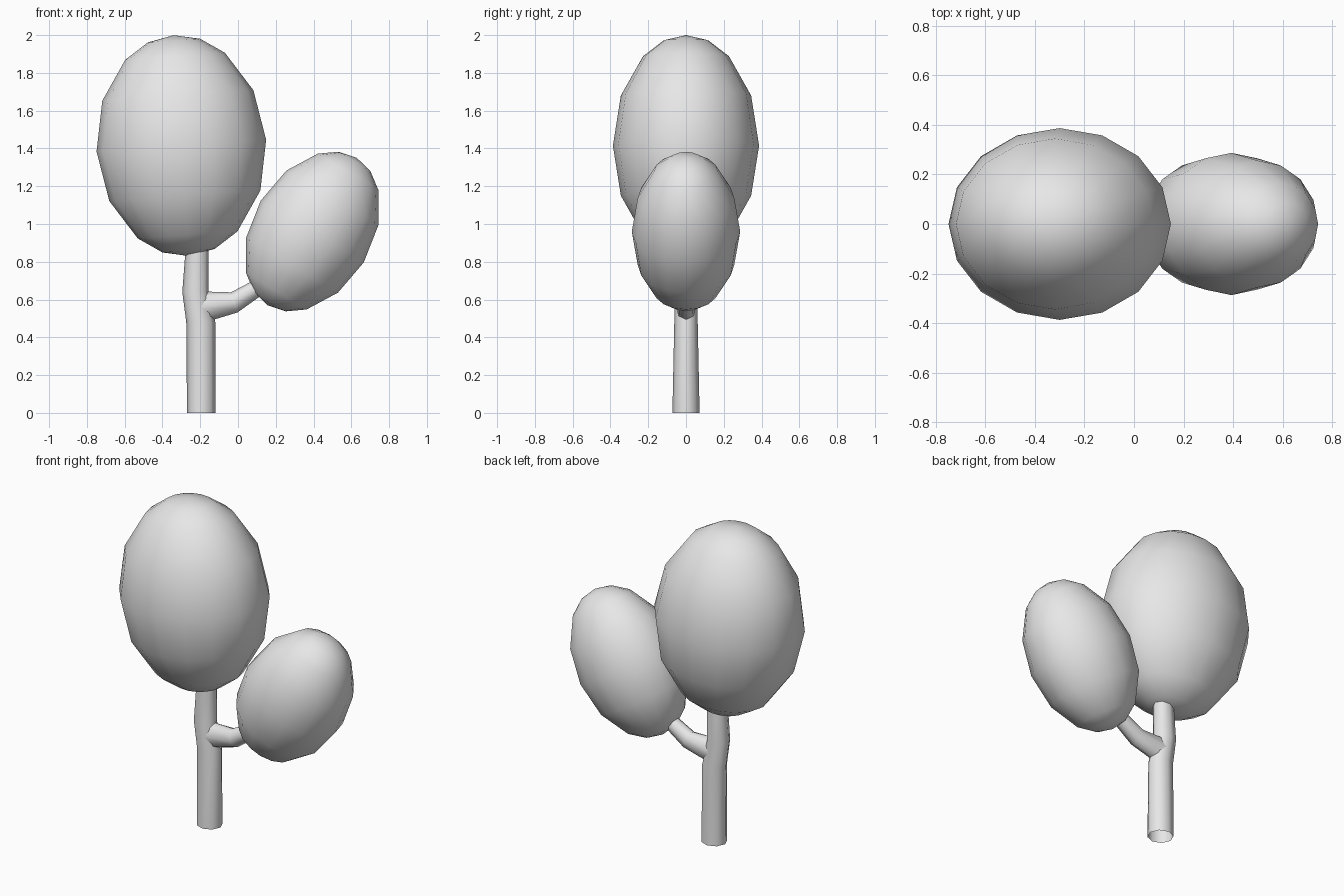
import bpy, bmesh
from math import sin, cos, pi, radians
from mathutils import Vector, Matrix

cube = bpy.data.objects.get("Cube")
if cube:
    bpy.data.objects.remove(cube, do_unlink=True)

# One plain grey for the whole tree
grey = bpy.data.materials.new("plain_grey")
grey.use_nodes = True
colour = (0.8, 0.8, 0.8, 1)
grey.diffuse_color = colour
grey.node_tree.nodes["Principled BSDF"].inputs["Base Color"].default_value = colour


def finish(bm, name):
    """Turn a bmesh into a smooth shaded object."""
    bmesh.ops.recalc_face_normals(bm, faces=bm.faces)
    mesh = bpy.data.meshes.new(name)
    bm.to_mesh(mesh)
    bm.free()
    mesh.materials.append(grey)
    for poly in mesh.polygons:
        poly.use_smooth = True
    obj = bpy.data.objects.new(name, mesh)
    bpy.context.collection.objects.link(obj)
    return obj


def bridge(bm, rings):
    """Join consecutive rings of vertices with quads."""
    for low, high in zip(rings, rings[1:]):
        n = len(low)
        for i in range(n):
            j = (i + 1) % n
            bm.faces.new((low[i], low[j], high[j], high[i]))


def crown(name, centre, radii, tilt, segments=16):
    """Egg-shaped leaf mass with closer rings near its poles."""
    bm = bmesh.new()
    rings = []
    for polar in (18, 36, 63, 90, 117, 144, 162):
        p = radians(polar)
        rings.append([bm.verts.new((sin(p) * cos(2 * pi * i / segments),
                                    sin(p) * sin(2 * pi * i / segments), cos(p)))
                      for i in range(segments)])
    bridge(bm, rings)
    for z, ring in ((1, rings[0]), (-1, rings[-1])):
        pole = bm.verts.new((0, 0, z))
        for i in range(segments):
            bm.faces.new((pole, ring[i], ring[(i + 1) % segments]))
    place = (Matrix.Translation(centre) @ Matrix.Rotation(radians(tilt), 4, 'Y')
             @ Matrix.Diagonal((*radii, 1)))
    bmesh.ops.transform(bm, matrix=place, verts=bm.verts)
    return finish(bm, name)


def limb(name, stations, sides=8):
    """Open tube; each station is x, z, radius across, radius deep, lean."""
    bm = bmesh.new()
    rings = []
    for x, z, across, deep, lean in stations:
        turn = Matrix.Rotation(radians(lean), 3, 'Y')
        ring = []
        for i in range(sides):
            a = 2 * pi * i / sides
            offset = turn @ Vector((across * cos(a), deep * sin(a), 0))
            ring.append(bm.verts.new(Vector((x, 0, z)) + offset))
        rings.append(ring)
    bridge(bm, rings)
    return finish(bm, name)


# Trunk and its side branch
limb("trunk", [(-0.195, 0, 0.075, 0.072, 0),
               (-0.197, 0.48, 0.077, 0.062, 0),
               (-0.225, 0.64, 0.07, 0.06, 0),
               (-0.215, 0.9, 0.06, 0.055, 0)])
limb("side_branch", [(-0.2, 0.56, 0.085, 0.055, 80),
                     (-0.02, 0.585, 0.056, 0.05, 72),
                     (0.1, 0.66, 0.045, 0.045, 57),
                     (0.2, 0.72, 0.045, 0.045, 57)])

# Leaf masses
crown("main_crown", (-0.30, 0, 1.415), (0.45, 0.387, 0.586), -4)
crown("side_crown", (0.393, 0, 0.96), (0.318, 0.287, 0.456), 31)
